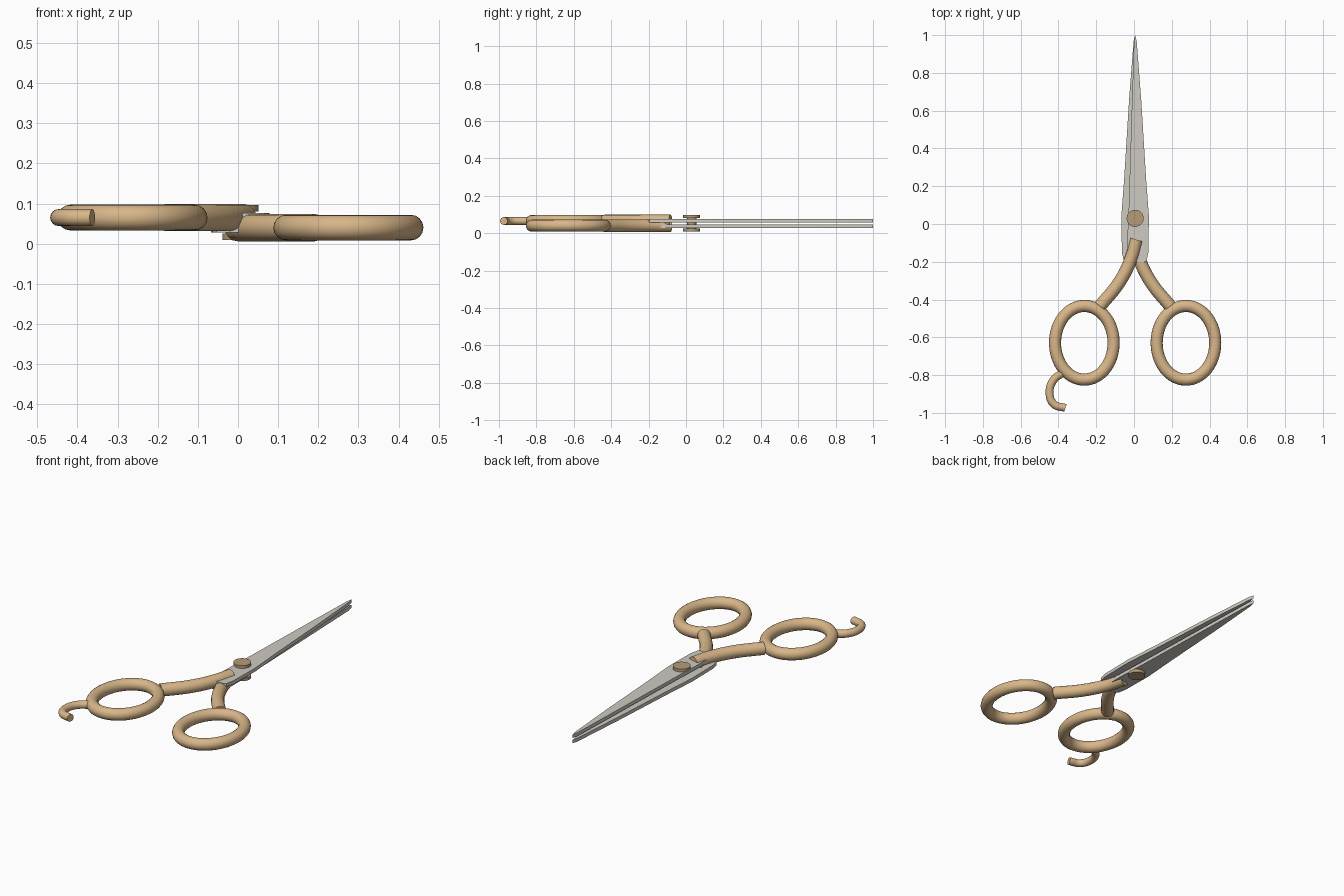
import bpy
import bmesh
import math

if "Cube" in bpy.data.objects:
    bpy.data.objects.remove(bpy.data.objects["Cube"], do_unlink=True)

MID_X, MID_Z = 0.006, 0.0525   # axis about which the two halves are turned


def material(name, colour, roughness):
    mat = bpy.data.materials.new(name)
    mat.use_nodes = True
    mat.diffuse_color = (*colour, 1)
    shader = mat.node_tree.nodes["Principled BSDF"]
    shader.inputs["Base Color"].default_value = (*colour, 1)
    shader.inputs["Roughness"].default_value = roughness
    return mat


tan = material("warm tan", (0.69, 0.47, 0.25), 0.5)
bronze = material("dull bronze", (0.47, 0.33, 0.19), 0.5)
steel = material("pale steel", (0.62, 0.59, 0.54), 0.4)


def finish(obj, mat, angle=40):
    obj.data.materials.clear()
    obj.data.materials.append(mat)
    bpy.ops.object.select_all(action="DESELECT")
    obj.select_set(True)
    bpy.context.view_layer.objects.active = obj
    bpy.ops.object.shade_smooth_by_angle(angle=math.radians(angle))


def tube(name, points, radius, z, mat, closed=False):
    """Round bar swept along a flat path."""
    curve = bpy.data.curves.new(name, "CURVE")
    curve.dimensions = "3D"
    curve.bevel_depth = radius
    curve.bevel_resolution = 6
    curve.use_fill_caps = True
    curve.resolution_u = 10
    spline = curve.splines.new("POLY" if closed else "BEZIER")
    knots = spline.points if closed else spline.bezier_points
    knots.add(len(points) - 1)
    for knot, (x, y) in zip(knots, points):
        if closed:
            knot.co = (x, y, z, 1)
        else:
            knot.co = (x, y, z)
            knot.handle_left_type = knot.handle_right_type = "AUTO"
    spline.use_cyclic_u = closed
    obj = bpy.data.objects.new(name, curve)
    bpy.context.collection.objects.link(obj)
    bpy.ops.object.select_all(action="DESELECT")
    obj.select_set(True)
    bpy.context.view_layer.objects.active = obj
    bpy.ops.object.convert(target="MESH")
    finish(bpy.context.object, mat)


def plate(name, outline, low, high, mat):
    """Flat outline raised to a thickness."""
    bm = bmesh.new()
    base = bm.faces.new([bm.verts.new((x, y, low)) for x, y in outline])
    top = bmesh.ops.extrude_face_region(bm, geom=[base])["geom"]
    for v in top:
        if isinstance(v, bmesh.types.BMVert):
            v.co.z = high
    bmesh.ops.recalc_face_normals(bm, faces=bm.faces)
    mesh = bpy.data.meshes.new(name)
    bm.to_mesh(mesh)
    bm.free()
    obj = bpy.data.objects.new(name, mesh)
    bpy.context.collection.objects.link(obj)
    finish(obj, mat, 25)


# Half outlines, as offsets from the middle axis
blade = [(-0.03, -0.205), (0.045, -0.205), (0.06, -0.195), (0.07, -0.15),
         (0.073, 0.04), (0.058, 0.24), (0.032, 0.66), (0.008, 0.97),
         (0, 1.0), (-0.006, 0.97), (-0.018, 0.6), (-0.034, 0.08),
         (-0.04, -0.05), (-0.04, -0.19)]
shank = [(0.007, -0.083), (-0.024, -0.19), (-0.085, -0.31), (-0.186, -0.435)]
ring = [(-0.269 + 0.155 * math.cos(a), -0.629 + 0.195 * math.sin(a))
        for a in (math.tau * i / 64 for i in range(64))]

# Two matching halves: the lower is the upper turned over
for level, side in (("upper", 1), ("lower", -1)):
    def turned(points):
        return [(MID_X + side * x, y) for x, y in points]

    plate(level + "_blade", turned(blade),
          MID_Z + side * 0.005, MID_Z + side * 0.0245, steel)
    bar_z = MID_Z + side * 0.0125
    tube(level + "_shank", turned(shank), 0.034, bar_z, tan)
    tube(level + "_finger_ring", turned(ring), 0.032, bar_z, tan, closed=True)

# Finger rest behind the right ring
tube("finger_rest", [(-0.375, -0.787), (-0.425, -0.825), (-0.447, -0.89),
                     (-0.425, -0.953), (-0.363, -0.974)], 0.021, 0.065, tan)

# Pivot: post with a flat head at each end
for name, radius, depth, z in (("pivot_post", 0.025, 0.07, MID_Z),
                               ("pivot_top_head", 0.045, 0.016, 0.088),
                               ("pivot_bottom_head", 0.045, 0.016, 0.017)):
    bpy.ops.mesh.primitive_cylinder_add(vertices=48, radius=radius, depth=depth,
                                        location=(MID_X, 0.03, z))
    bpy.context.object.name = name
    finish(bpy.context.object, bronze)
